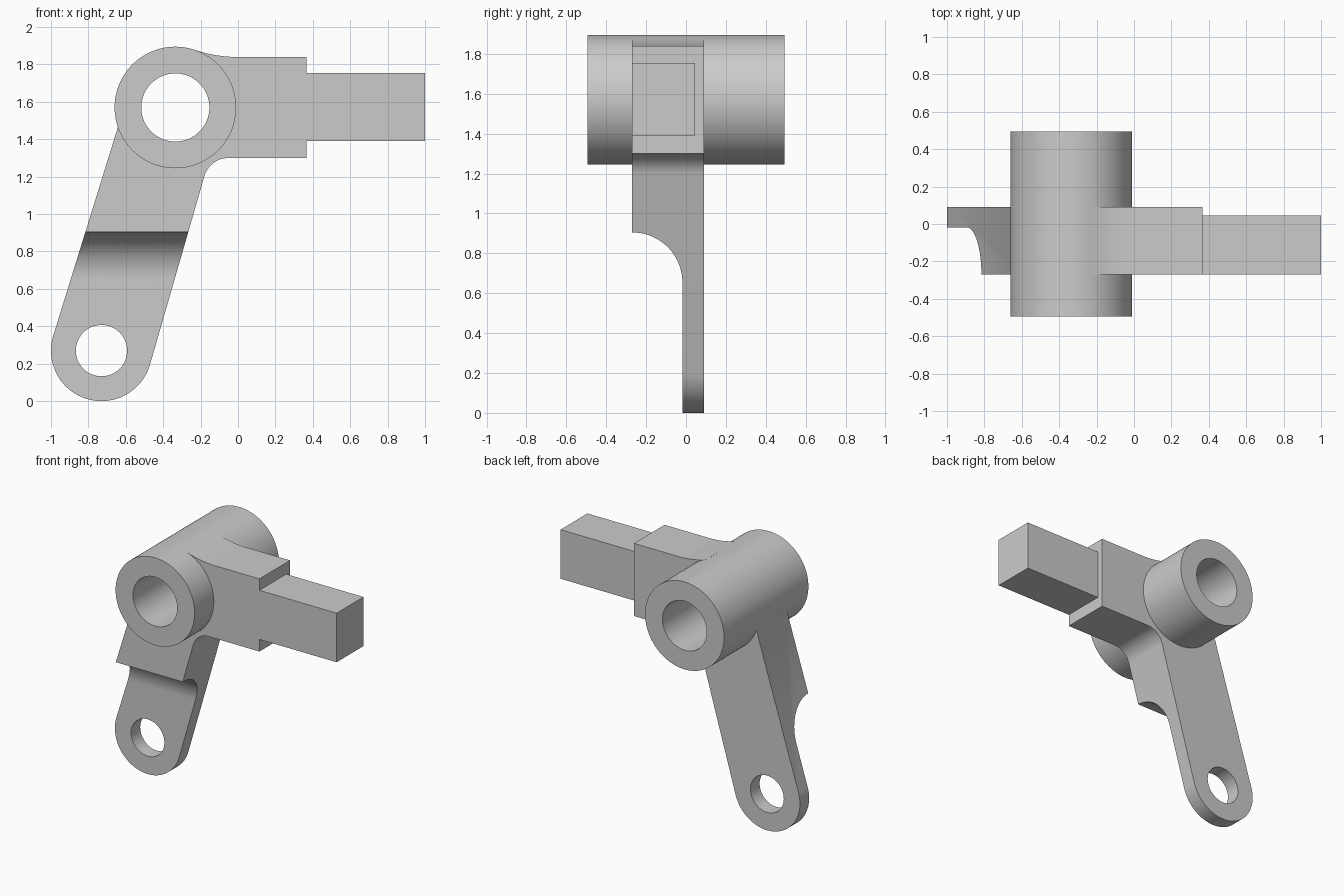
import bpy
import bmesh
from math import cos, sin, radians
from mathutils import Vector

if "Cube" in bpy.data.objects:
    bpy.data.objects.remove(bpy.data.objects["Cube"])

# One plain grey for the whole casting
grey = bpy.data.materials.new("plain grey")
grey.use_nodes = True
grey.diffuse_color = (0.6, 0.6, 0.6, 1)
grey.node_tree.nodes["Principled BSDF"].inputs["Base Color"].default_value = (0.6, 0.6, 0.6, 1)

HUB = (-0.335, 1.57)
EYE = (-0.73, 0.27)
FRONT, BACK = -0.27, 0.09


def arc(centre, radius, start, end, steps=24):
    angles = [radians(start + (end - start) * i / steps) for i in range(steps + 1)]
    return [(centre[0] + radius * cos(a), centre[1] + radius * sin(a)) for a in angles]


def prism(name, outline, low, high, axis="Y"):
    """Extrude an XZ outline along Y, or a YZ outline along X."""
    place = (lambda u, v: (u, low, v)) if axis == "Y" else (lambda u, v: (low, u, v))
    step = Vector((0, high - low, 0) if axis == "Y" else (high - low, 0, 0))
    bm = bmesh.new()
    face = bm.faces.new([bm.verts.new(place(u, v)) for u, v in outline])
    new = bmesh.ops.extrude_face_region(bm, geom=[face], use_keep_orig=True)["geom"]
    bmesh.ops.translate(bm, vec=step, verts=[g for g in new if isinstance(g, bmesh.types.BMVert)])
    bmesh.ops.recalc_face_normals(bm, faces=bm.faces)
    mesh = bpy.data.meshes.new(name)
    bm.to_mesh(mesh)
    bm.free()
    mesh.materials.append(grey)
    obj = bpy.data.objects.new(name, mesh)
    bpy.context.collection.objects.link(obj)
    return obj


def disc(name, centre, radius, low, high):
    return prism(name, arc(centre, radius, 0, 360, 96)[:-1], low, high)


def activate(obj):
    bpy.ops.object.select_all(action="DESELECT")
    obj.select_set(True)
    bpy.context.view_layer.objects.active = obj


def cut(obj, cutter):
    cutter.hide_render = True
    mod = obj.modifiers.new("cut", "BOOLEAN")
    mod.operation = "DIFFERENCE"
    mod.solver = "EXACT"
    mod.object = cutter
    activate(obj)
    bpy.ops.object.modifier_apply(modifier=mod.name)
    bpy.data.objects.remove(cutter)


def smooth(obj):
    activate(obj)
    bpy.ops.object.shade_smooth_by_angle(angle=radians(30))


# Bored hub
hub = disc("hub", HUB, 0.325, -0.495, 0.495)
cut(hub, disc("hub_bore", HUB, 0.182, -1, 1))

# Lever and stub in one outline: eye end, inner fillet, stub, top fillet, hidden edge in the hub wall
outline = arc(EYE, 0.27, 163, 344, 48)
outline += arc((-0.05, 1.165), 0.135, 164, 90)
outline += [(0.365, 1.30), (0.365, 1.84)]
outline += arc((0, 2.56), 0.72, 270, 251.3)
outline += arc(HUB, 0.29, 72, 188)
body = prism("lever_and_stub", outline, FRONT, BACK)
cut(body, disc("hub_clearance", HUB, 0.22, -1, 1))
cut(body, disc("eye_hole", EYE, 0.137, -1, 1))

# Scooped relief that thins the lower lever
relief = arc((FRONT, 0.653), 0.252, 0, 90, 32)
relief += [(-0.5, 0.905), (-0.5, -0.2), (FRONT + 0.252, -0.2)]
cut(body, prism("relief", relief, -1.5, 0.5, "X"))

# Square pin on the end of the stub
pin = prism("square_pin", [(0.365, 1.39), (1, 1.39), (1, 1.755), (0.365, 1.755)], FRONT, 0.045)

for part in (hub, body):
    smooth(part)
